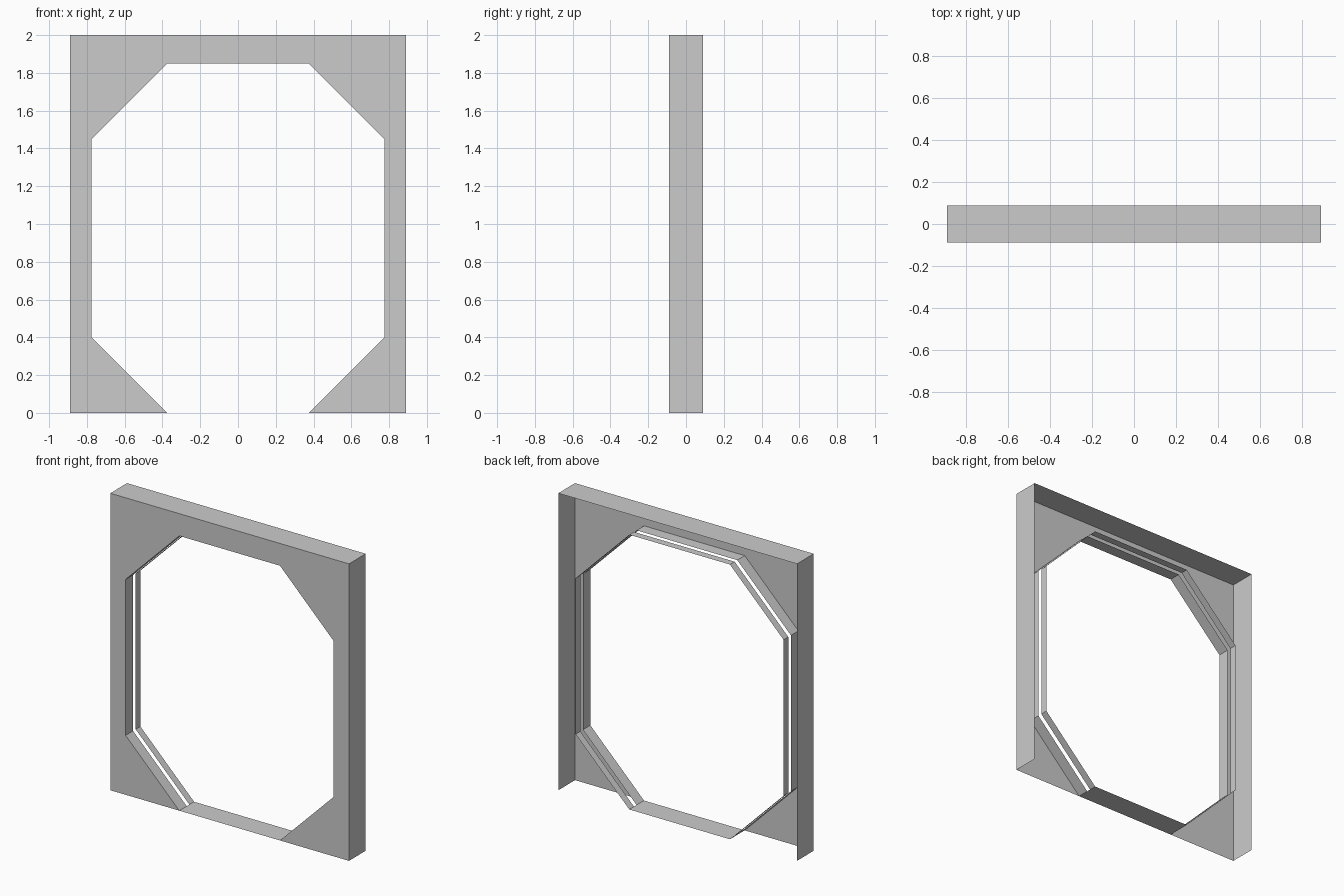
import bpy

if "Cube" in bpy.data.objects:
    bpy.data.objects.remove(bpy.data.objects["Cube"])

W, H, D = 0.889, 2.0, 0.089      # half width, height, half depth
HX, CX = 0.775, 0.375            # half widths of the opening and of its chamfered ends
Z_LOW, Z_HIGH, Z_TOP = 0.4, 1.45, 1.85


def make_object(name, verts, faces):
    mesh = bpy.data.meshes.new(name)
    mesh.from_pydata(verts, [], faces)
    mesh.update()
    obj = bpy.data.objects.new(name, mesh)
    bpy.context.collection.objects.link(obj)
    return obj


def strip(name, path, y0, y1):
    """Sweep an open x-z path from y0 to y1 as a thin sheet."""
    n = len(path)
    verts = [(x, y, z) for y in (y0, y1) for x, z in path]
    faces = [(i, i + 1, n + i + 1, n + i) for i in range(n - 1)]
    return make_object(name, verts, faces)


def mirrored(half):
    """Complete a left-hand path with its right-hand mirror."""
    return half + [(-x, z) for x, z in reversed(half)]


outer = mirrored([(-W, 0), (-W, H)])
opening = mirrored([(-CX, 0), (-HX, Z_LOW), (-HX, Z_HIGH), (-CX, Z_TOP)])

# Front plate: left panel, mirrored right panel and the lintel between
left = [(-W, 0), (-CX, 0), (-HX, Z_LOW), (-HX, Z_HIGH), (-CX, Z_TOP), (-CX, H), (-W, H)]
right = [(-x, z) for x, z in reversed(left)]
lintel = [(-CX, Z_TOP), (CX, Z_TOP), (CX, H), (-CX, H)]
verts, faces = [], []
for panel in (left, right, lintel):
    faces.append(tuple(range(len(verts), len(verts) + len(panel))))
    verts += [(x, -D, z) for x, z in panel]
make_object("front_plate", verts, faces)

# Outer side walls and top, open at the back and bottom
strip("outer_casing", outer, -D, D)

# Two reveal bands around the opening with the door slot between them
strip("front_reveal", opening, -D, -0.01)
strip("rear_reveal", opening, 0.018, 0.068)

# Threshold across the bottom of the opening
strip("threshold", [(CX, 0), (-CX, 0)], -D, 0.068)
